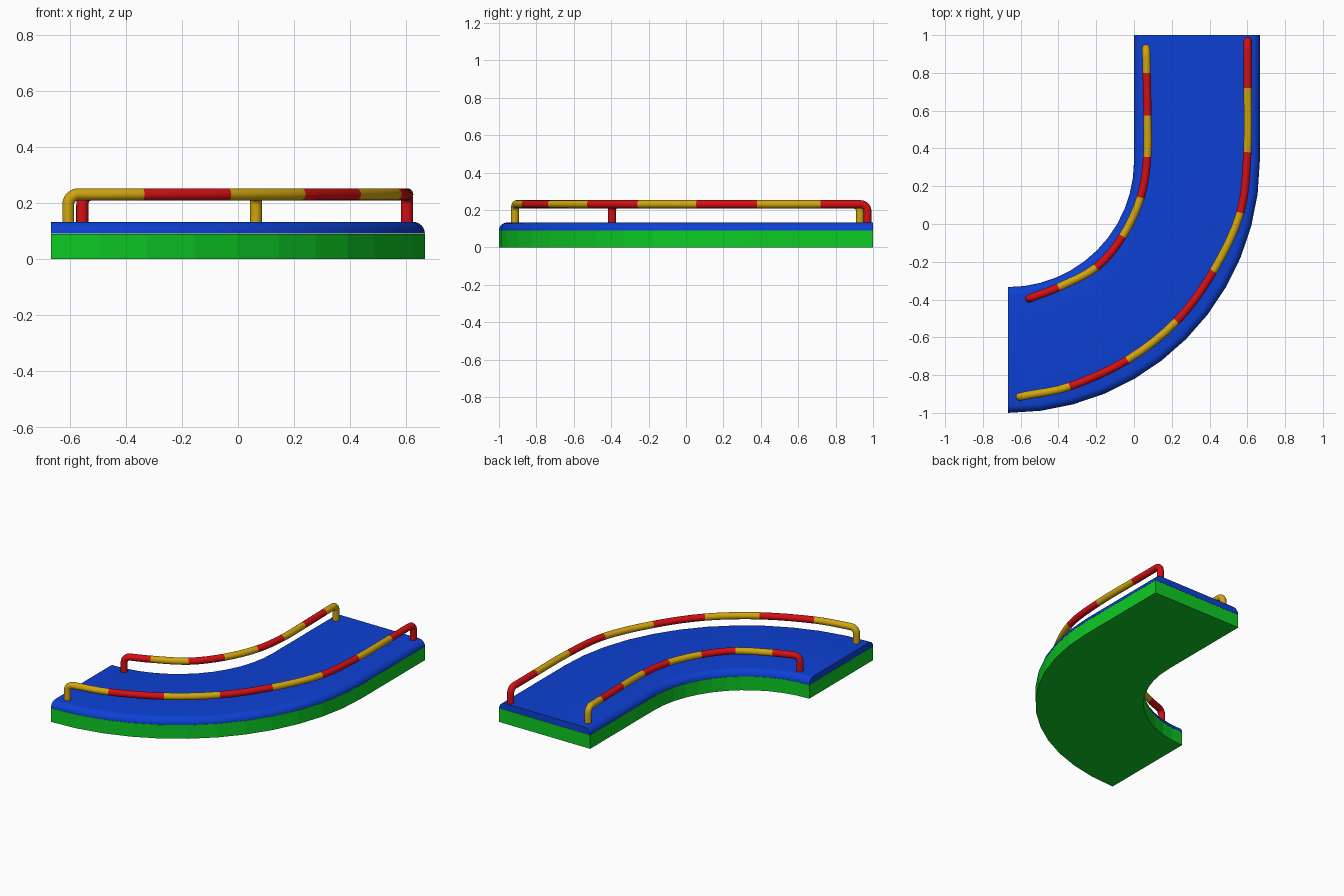
import bpy, bmesh, math
from mathutils import Vector

if "Cube" in bpy.data.objects:
    bpy.data.objects.remove(bpy.data.objects["Cube"])


def material(name, rgb):
    m = bpy.data.materials.new(name)
    m.diffuse_color = (*rgb, 1)
    m.use_nodes = True
    m.node_tree.nodes["Principled BSDF"].inputs["Base Color"].default_value = m.diffuse_color
    return m


GREEN = material("green", (0.004, 0.6, 0.018))
BLUE = material("blue", (0.004, 0.052, 0.66))
RED = material("red", (0.66, 0.005, 0.007))
YELLOW = material("yellow", (0.64, 0.38, 0.005))


def sweep(name, rings, mats, ring_mats, smooth):
    """Skin closed rings of points in order and cap both ends."""
    bm = bmesh.new()
    vr = [[bm.verts.new(p) for p in r] for r in rings]
    n = len(rings[0])
    for i in range(len(vr) - 1):
        for j in range(n):
            k = (j + 1) % n
            f = bm.faces.new((vr[i][j], vr[i][k], vr[i + 1][k], vr[i + 1][j]))
            f.material_index = ring_mats[i]
    bm.faces.new(vr[0]).material_index = ring_mats[0]
    bm.faces.new(vr[-1]).material_index = ring_mats[-1]
    bmesh.ops.recalc_face_normals(bm, faces=bm.faces)
    me = bpy.data.meshes.new(name)
    bm.to_mesh(me)
    bm.free()
    ob = bpy.data.objects.new(name, me)
    bpy.context.collection.objects.link(ob)
    for m in mats:
        me.materials.append(m)
    if smooth:
        bpy.ops.object.select_all(action='DESELECT')
        ob.select_set(True)
        bpy.context.view_layer.objects.active = ob
        bpy.ops.object.shade_smooth_by_angle(angle=math.radians(35))
    return ob


# Curved slab: quarter turn followed by a straight run
CX, CY, RI, RO = -0.667, 0.333, 0.667, 1.333
SEG = 12


def slab(name, profile, mat, smooth):
    rings = []
    for i in range(SEG + 1):
        a = -math.pi / 2 * (1 - i / SEG)
        rings.append([(CX + r * math.cos(a), CY + r * math.sin(a), z) for r, z in profile])
    rings.append([(CX + r, 1.0, z) for r, z in profile])
    return sweep(name, rings, [mat], [0] * len(rings), smooth)


BASE_H, TOP, RND = 0.09, 0.133, 0.042
slab("base", [(RI, 0), (RO, 0), (RO, BASE_H), (RI, BASE_H)], GREEN, False)

# Deck with rounded upper long edges
quarter = [math.pi / 2 * i / 6 for i in range(7)]
deck = [(RO - RND + RND * math.cos(a), TOP - RND + RND * math.sin(a)) for a in quarter]
deck += [(RI + RND - RND * math.cos(a), TOP - RND + RND * math.sin(a)) for a in reversed(quarter)]
slab("deck", deck, BLUE, True)

# Striped rails: smooth path through stripe ends, with bent legs
RAIL_Z, RAIL_R, BEND = 0.231, 0.0215, 0.036


def rail(name, stops, first):
    pts = [Vector((x, y, RAIL_Z)) for x, y in stops]
    d0 = (pts[1] - pts[0]).normalized()
    d1 = (pts[-2] - pts[-1]).normalized()

    def leg(p, d):
        out = [Vector((p.x, p.y, 0.12))]
        for i in range(6):
            a = math.pi / 2 * i / 6
            out.append(p + d * BEND * (1 - math.cos(a)) + Vector((0, 0, BEND * (math.sin(a) - 1))))
        return out

    start, end = leg(pts[0], d0), leg(pts[-1], d1)
    ctrl = [pts[0] + d0 * BEND] + pts[1:-1] + [pts[-1] + d1 * BEND]
    ext = [2 * ctrl[0] - ctrl[1]] + ctrl + [2 * ctrl[-1] - ctrl[-2]]
    path, cols = list(start), [first] * len(start)
    for s in range(len(ctrl) - 1):
        a, b, c, d = ext[s:s + 4]
        for k in range(4):
            t = k / 4
            path.append(0.5 * (2 * b + (c - a) * t + (2 * a - 5 * b + 4 * c - d) * t * t
                               + (3 * b - a - 3 * c + d) * t ** 3))
            cols.append((first + s) % 2)
    last = cols[-1]
    path.append(ctrl[-1])
    path += reversed(end)
    cols += [last] * (len(path) - len(cols))

    rings = []
    for i, p in enumerate(path):
        t = (path[min(i + 1, len(path) - 1)] - path[max(i - 1, 0)]).normalized()
        if i in (0, 1):
            t = Vector((0, 0, 1))
        elif i >= len(path) - 2:
            t = Vector((0, 0, -1))
        # Sideways direction stays horizontal along the whole rail
        h = t.copy() if 8 <= i <= len(path) - 9 else (d0 if i < 8 else -d1)
        side = Vector((-h.y, h.x, 0)).normalized()
        up = t.cross(side).normalized()
        rings.append([p + RAIL_R * (side * math.cos(a) + up * math.sin(a))
                      for a in (2 * math.pi * j / 16 for j in range(16))])
    sweep(name, rings, [YELLOW, RED], cols, True)


rail("outer_rail", [(-0.605, -0.915), (-0.34, -0.86), (-0.035, -0.72), (0.225, -0.515),
                    (0.42, -0.25), (0.563, 0.06), (0.6, 0.38), (0.602, 0.72), (0.602, 0.97)], 0)
rail("inner_rail", [(-0.555, -0.395), (-0.40, -0.335), (-0.20, -0.23), (-0.06, -0.065),
                    (0.035, 0.14), (0.07, 0.355), (0.071, 0.575), (0.067, 0.80), (0.064, 0.93)], 1)
